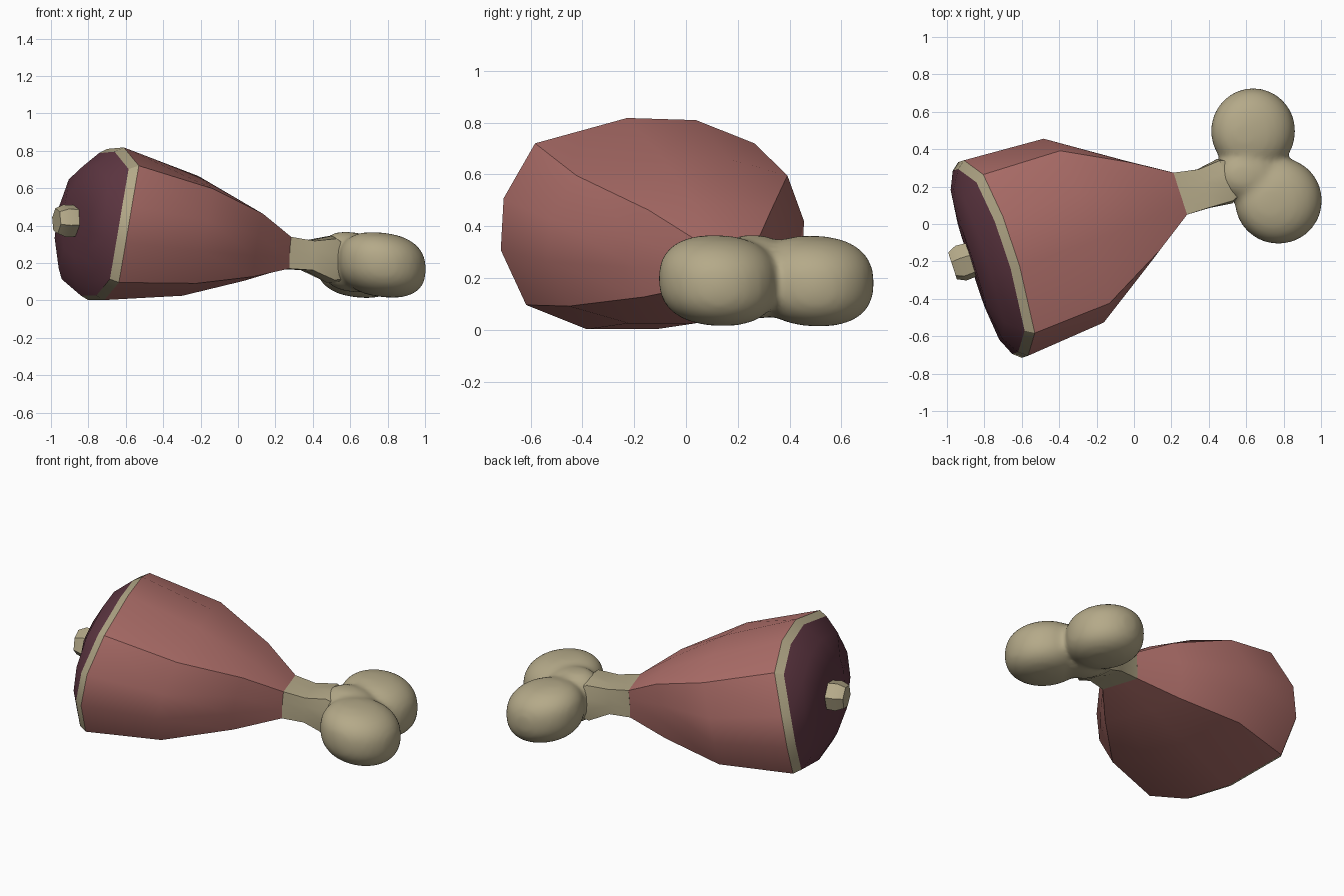
import bpy, bmesh, math
from mathutils import Vector

if "Cube" in bpy.data.objects:
    bpy.data.objects.remove(bpy.data.objects["Cube"])


def material(name, rgb):
    m = bpy.data.materials.new(name)
    m.diffuse_color = (*rgb, 1)
    m.use_nodes = True
    m.node_tree.nodes["Principled BSDF"].inputs["Base Color"].default_value = m.diffuse_color
    return m


MEAT = material("meat", (0.43, 0.16, 0.145))
CUT = material("cut_flesh", (0.12, 0.04, 0.058))
BONE = material("bone", (0.46, 0.40, 0.25))


def place(u, v, z):
    """u runs along the leg toward the bone, v across it."""
    return Vector((0.951 * u - 0.309 * v, 0.309 * u + 0.951 * v, z))


# Twelve-point sections: rounded at the cut, square at the neck
ROUND = [(1, .22), (.81, .76), (.36, .98), (-.15, 1), (-.81, .76), (-1, .24),
         (-1, -.25), (-.81, -.77), (-.36, -1), (.15, -1), (.81, -.77), (1, -.25)]
SQUARE = [(1, .33), (1, 1), (.33, 1), (-.33, 1), (-1, 1), (-1, .33),
          (-1, -.33), (-1, -1), (-.33, -1), (.33, -1), (1, -1), (1, -.33)]


def section(u, cv, cz, hv, hz, up, square):
    pts = []
    for (a, b), (c, d) in zip(ROUND, SQUARE):
        s, t = a + (c - a) * square, b + (d - b) * square
        dz = hz * t
        lean = up * dz if dz > 0 else 0.02 * dz
        pts.append(place(u + lean, cv + hv * s, cz + dz))
    return pts


def finish(name, bm, mat, angle):
    bmesh.ops.recalc_face_normals(bm, faces=bm.faces)
    me = bpy.data.meshes.new(name)
    bm.to_mesh(me)
    bm.free()
    ob = bpy.data.objects.new(name, me)
    bpy.context.collection.objects.link(ob)
    me.materials.append(mat)
    bpy.ops.object.select_all(action='DESELECT')
    ob.select_set(True)
    bpy.context.view_layer.objects.active = ob
    bpy.ops.object.shade_smooth_by_angle(angle=math.radians(angle))
    return ob


def loft(name, rings, mat, angle=30, start=False, end=False):
    bm = bmesh.new()
    rows = [[bm.verts.new(p) for p in r] for r in rings]
    n = len(rows[0])
    for a, b in zip(rows, rows[1:]):
        for i in range(n):
            j = (i + 1) % n
            bm.faces.new((a[i], a[j], b[j], b[i]))
    if start:
        bm.faces.new(rows[0])
    if end:
        bm.faces.new(rows[-1])
    return finish(name, bm, mat, angle)


# Meat body, from the cut rim to the neck
rim = section(-.79, .055, .41, .55, .408, .34, 0)
loft("meat_body", [rim,
                   section(-.345, .066, .345, .517, .32, .36, .1),
                   section(.03, .07, .295, .275, .19, .32, .5),
                   section(.277, .078, .255, .118, .085, .1, 1)], MEAT)

# Pale fat rim and the bulging cut face
edge = section(-.832, .055, .41, .515, .385, .34, 0)
loft("fat_rim", [rim, edge], BONE)
loft("cut_face", [edge,
                  section(-.875, .055, .411, .42, .31, .22, 0),
                  section(-.895, .055, .415, .24, .18, .08, 0)], CUT, 40, end=True)


# Small bone stub in the cut face
def hexagon(u, r):
    return [place(u, .087 + 1.12 * r * math.cos(a), .425 + r * math.sin(a))
            for a in (math.pi * (k + .25) / 3 for k in range(6))]


loft("bone_stub", [hexagon(-.86, .085), hexagon(-.945, .09), hexagon(-.992, .07)],
     BONE, 30, start=True, end=True)

# Bone shaft flaring into the knuckle
loft("bone_shaft", [section(.277, .078, .255, .118, .085, .1, 1),
                    section(.41, .065, .24, .108, .08, .1, .9),
                    section(.53, .068, .22, .125, .125, .1, .5),
                    section(.62, .07, .20, .10, .11, .0, 0)], BONE, 40, True, True)


# Two rounded knuckle knobs, blended together through a core
def squash(w, e=0.82):
    return math.copysign(abs(w) ** e, w)


bm = bmesh.new()
for centre, size in (((.637, .497, .188), (.226, .23, .172)),
                     ((.772, .125, .19), (.234, .232, .172)),
                     ((.61, .265, .205), (.18, .15, .16))):
    made = bmesh.ops.create_uvsphere(bm, u_segments=32, v_segments=20, radius=1)
    for v in made["verts"]:
        r = math.hypot(v.co.x, v.co.y)
        k = squash(r) / r if r > 1e-5 else 0
        x, y, z = v.co.x * k, v.co.y * k, squash(v.co.z)
        lean = -0.11 * (x * .951 + y * .309) * size[0]
        v.co = Vector((centre[0] + x * size[0], centre[1] + y * size[1],
                       centre[2] + z * size[2] + lean))
knuckle = finish("bone_knuckle", bm, BONE, 60)
blend = knuckle.modifiers.new("blend", 'REMESH')
blend.mode = 'VOXEL'
blend.voxel_size = 0.018
blend.use_smooth_shade = True
soften = knuckle.modifiers.new("soften", 'SMOOTH')
soften.factor = 0.5
soften.iterations = 12
